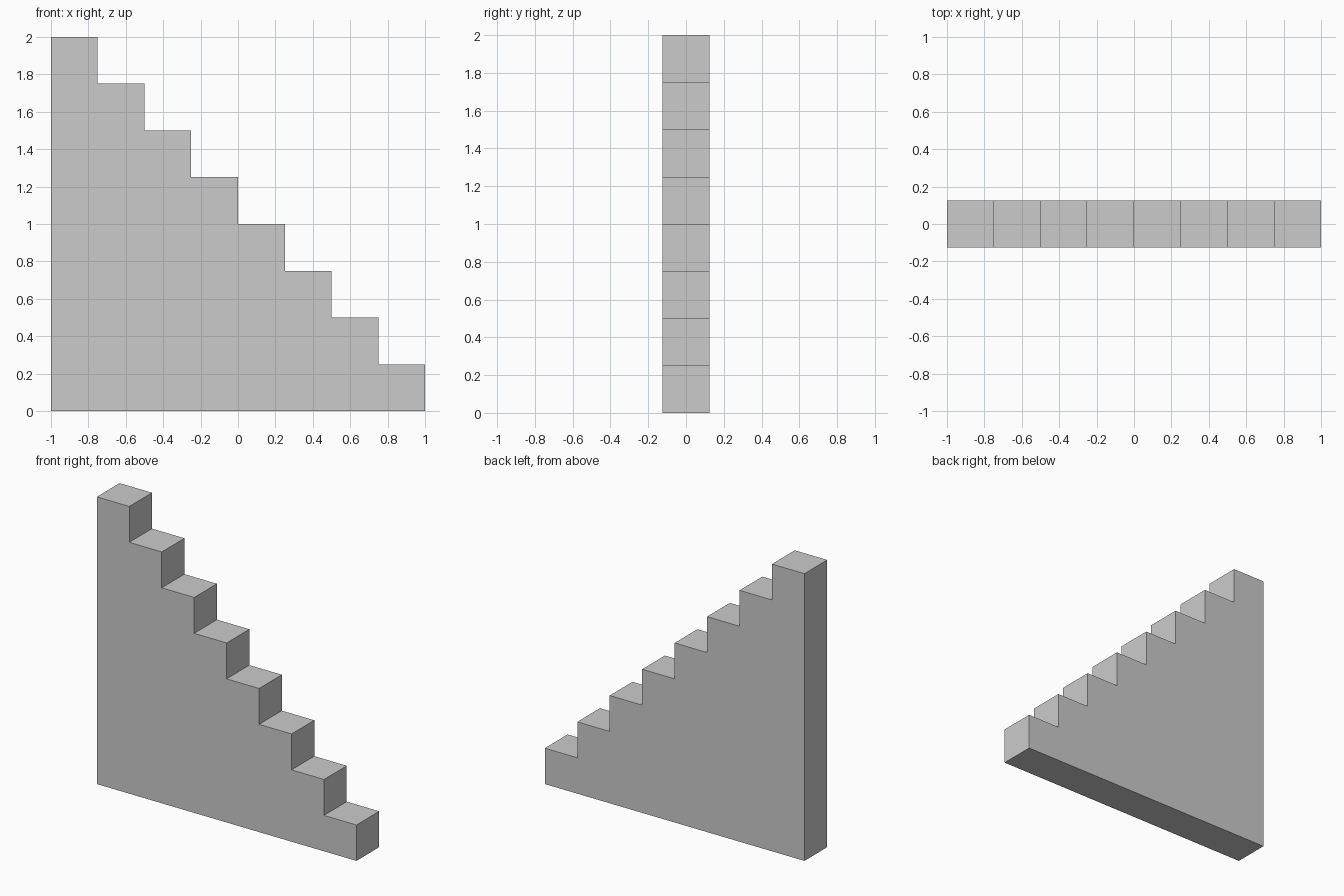
import bpy, bmesh

if "Cube" in bpy.data.objects:
    bpy.data.objects.remove(bpy.data.objects["Cube"])

STEPS = 8
SIZE = 0.25          # tread, riser and width of the stair

# Stepped side profile, walked from the bottom left corner
profile = [(-1.0, 0.0)]
for i in range(STEPS):
    top = (STEPS - i) * SIZE
    profile += [(-1.0 + i * SIZE, top), (-1.0 + (i + 1) * SIZE, top)]
profile.append((1.0, 0.0))

# Extrude the profile across the width
bm = bmesh.new()
front = bm.faces.new([bm.verts.new((x, -SIZE / 2, z)) for x, z in profile])
extruded = bmesh.ops.extrude_face_region(bm, geom=[front], use_keep_orig=True)
moved = [v for v in extruded["geom"] if isinstance(v, bmesh.types.BMVert)]
bmesh.ops.translate(bm, verts=moved, vec=(0, SIZE, 0))
bmesh.ops.recalc_face_normals(bm, faces=bm.faces)

mesh = bpy.data.meshes.new("staircase")
bm.to_mesh(mesh)
bm.free()
staircase = bpy.data.objects.new("staircase", mesh)
bpy.context.collection.objects.link(staircase)
